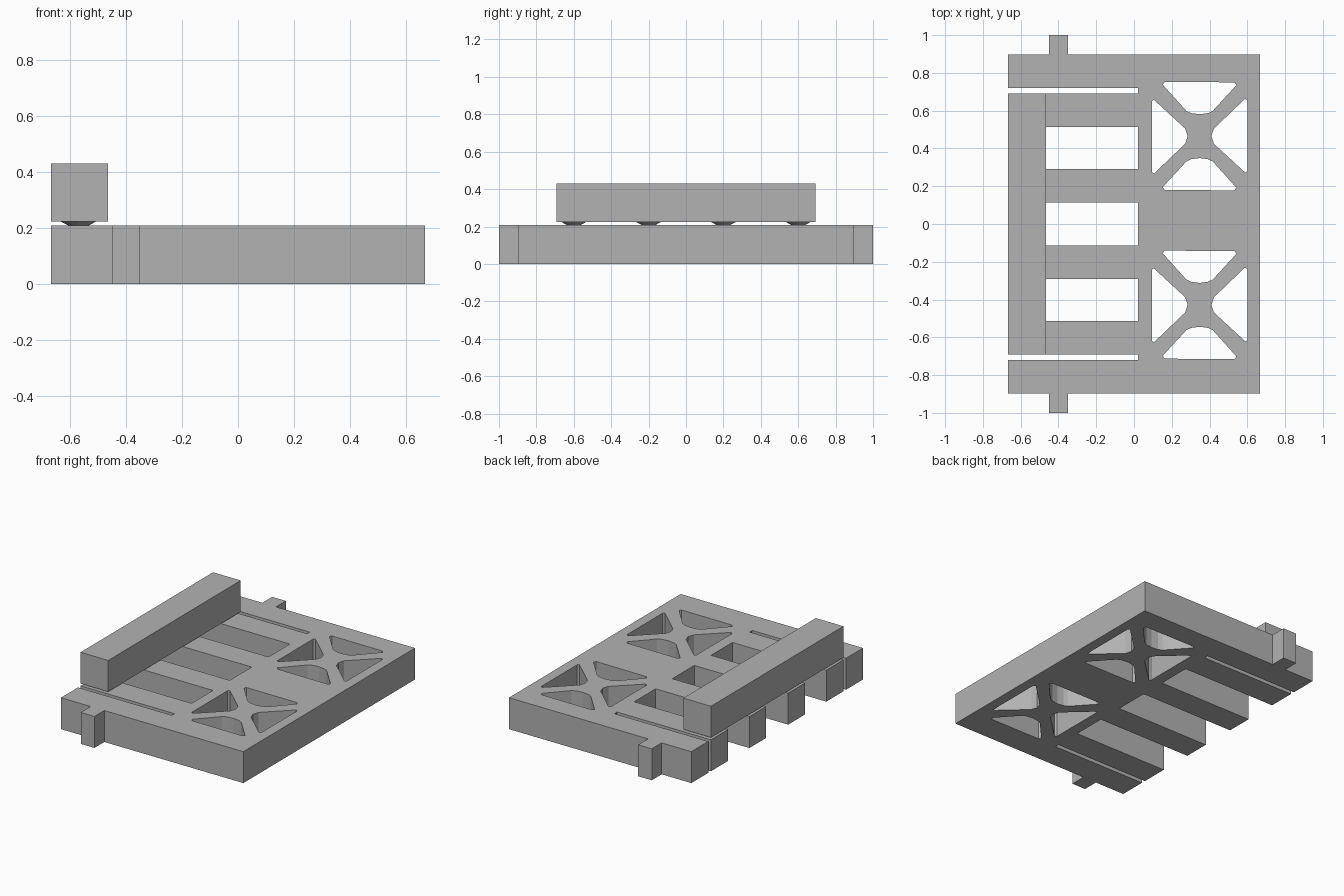
import bpy
import bmesh

if "Cube" in bpy.data.objects:
    bpy.data.objects.remove(bpy.data.objects["Cube"], do_unlink=True)

grey = bpy.data.materials.new("light grey")
grey.use_nodes = True
colour = (0.45, 0.45, 0.45, 1)
grey.diffuse_color = colour
grey.node_tree.nodes["Principled BSDF"].inputs["Base Color"].default_value = colour

HEIGHT = 0.208
BACK, ROOT, EDGE = -0.667, 0.02, 0.667


def add_loop(curve, points):
    spline = curve.splines.new("POLY")
    spline.points.add(len(points) - 1)
    for p, (x, y) in zip(spline.points, points):
        p.co = (x, y, 0, 1)
    spline.use_cyclic_u = True


# Comb-shaped base outline: side arms, tabs and four prongs
half = [(EDGE, 0.897), (-0.35, 0.897), (-0.35, 1.0), (-0.45, 1.0),
        (-0.45, 0.897), (BACK, 0.897)]
for y in (0.72, 0.692, 0.513, 0.29, 0.115):
    # alternate between running in to the root and out to the tip
    if y in (0.72, 0.513, 0.115):
        half += [(BACK, y), (ROOT, y)]
    else:
        half += [(ROOT, y), (BACK, y)]
outline = half + [(x, -y) for x, y in reversed(half)]

curve = bpy.data.curves.new("base_plate", "CURVE")
curve.dimensions = "2D"
curve.fill_mode = "BOTH"
curve.extrude = HEIGHT / 2
add_loop(curve, outline)

# Four blunt wedge openings around each cross brace
end_wedge = [(-0.195, 0.273), (-0.185, 0.287), (0.185, 0.285), (0.195, 0.27),
             (0.07, 0.134), (0.045, 0.122), (0, 0.116), (-0.045, 0.122), (-0.07, 0.134)]
side_wedge = [(0.253, 0.19), (0.253, -0.185), (0.243, -0.194), (0.076, -0.04),
              (0.063, 0), (0.076, 0.04), (0.24, 0.197)]
for cy in (0.465, -0.428):
    for wedge in (end_wedge, side_wedge):
        for s in (1, -1):
            add_loop(curve, [(0.347 + s * x, cy + s * y) for x, y in wedge])

base = bpy.data.objects.new("base_plate", curve)
base.location.z = HEIGHT / 2
bpy.context.collection.objects.link(base)
bpy.ops.object.select_all(action="DESELECT")
base.select_set(True)
bpy.context.view_layer.objects.active = base
bpy.ops.object.convert(target="MESH")
base = bpy.context.object
base.data.materials.clear()
base.data.materials.append(grey)
bm = bmesh.new()
bm.from_mesh(base.data)
bmesh.ops.remove_doubles(bm, verts=bm.verts, dist=0.0001)
bmesh.ops.recalc_face_normals(bm, faces=bm.faces)
for f in bm.faces:
    f.smooth = False
bm.to_mesh(base.data)
bm.free()

# Raised cross bar
bpy.ops.mesh.primitive_cube_add(size=1, location=(-0.566, 0, 0.3265))
bar = bpy.context.object
bar.name = "cross_bar"
bar.scale = (0.202, 1.384, 0.207)
bar.data.materials.append(grey)

# Small flared feet between the prongs and the bar
for i, y in enumerate((-0.6, -0.2, 0.2, 0.6)):
    bpy.ops.mesh.primitive_cone_add(vertices=12, radius1=0.035, radius2=0.065,
                                    depth=0.016, location=(-0.57, y, 0.2155))
    foot = bpy.context.object
    foot.name = f"bar_foot_{i + 1}"
    foot.data.materials.append(grey)
